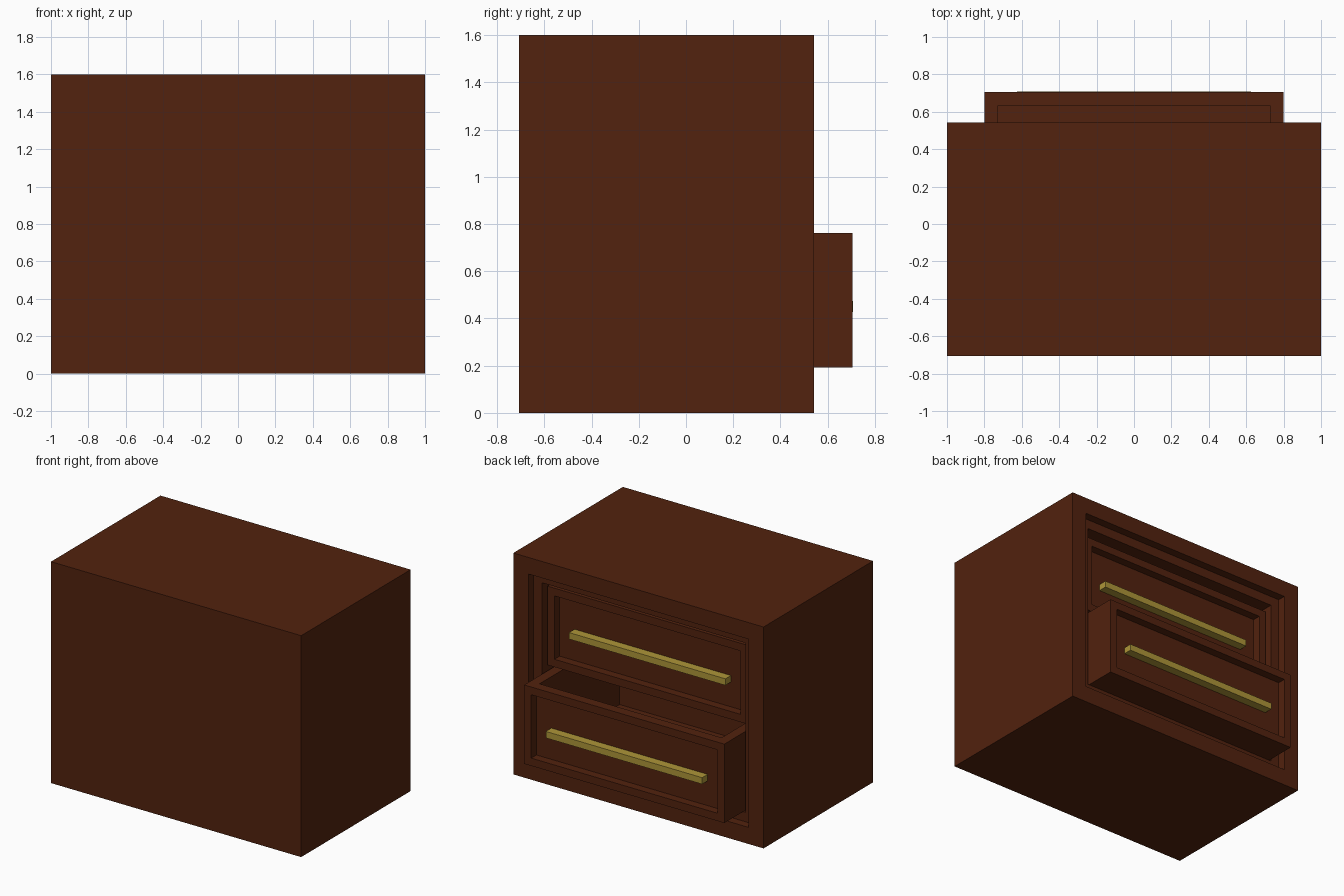
import bpy, bmesh
from mathutils import Vector

if "Cube" in bpy.data.objects:
    bpy.data.objects.remove(bpy.data.objects["Cube"])


def material(name, rgb):
    m = bpy.data.materials.new(name)
    m.diffuse_color = (*rgb, 1)
    m.use_nodes = True
    m.node_tree.nodes["Principled BSDF"].inputs["Base Color"].default_value = m.diffuse_color
    return m


wood = material("dark_brown_wood", (0.084, 0.016, 0.0044))
brass = material("brass", (0.42, 0.30, 0.04))


def carve(bm, direction, steps):
    """Sink the outermost face on one side by (border, depth) steps."""
    d = Vector(direction)
    bm.normal_update()
    face = max((f for f in bm.faces if f.normal.dot(d) > 0.9),
               key=lambda f: f.calc_center_median().dot(d))
    for border, depth in steps:
        bmesh.ops.inset_region(bm, faces=[face], thickness=border, use_even_offset=True)
        bmesh.ops.inset_region(bm, faces=[face], thickness=0, depth=-depth)


def block(name, lo, hi, mat, carvings=()):
    bm = bmesh.new()
    bmesh.ops.create_cube(bm, size=1)
    for v in bm.verts:
        v.co = Vector([(a + b) / 2 + c * (b - a) for a, b, c in zip(lo, hi, v.co)])
    for direction, steps in carvings:
        carve(bm, direction, steps)
    me = bpy.data.meshes.new(name)
    bm.to_mesh(me)
    bm.free()
    me.materials.append(mat)
    ob = bpy.data.objects.new(name, me)
    bpy.context.collection.objects.link(ob)
    return ob


# Cabinet shell with a stepped opening on the +y side
block("cabinet", (-1, -0.707, 0), (1, 0.543, 1.6), wood,
      [((0, 1, 0), [(0.12, 0.06), (0.068, 1.11)])])

# Two open-topped drawers with sunken front panels and bar handles
for label, front, base in (("lower", 0.705, 0.192), ("upper", 0.44, 0.805)):
    block(label + "_drawer", (-0.8, front - 1.06, base), (0.8, front, base + 0.57), wood,
          [((0, 0, 1), [(0.072, 0.5)]), ((0, 1, 0), [(0.056, 0.06)])])
    block(label + "_handle", (-0.625, front - 0.062, base + 0.235),
          (0.625, front + 0.003, base + 0.282), brass)
